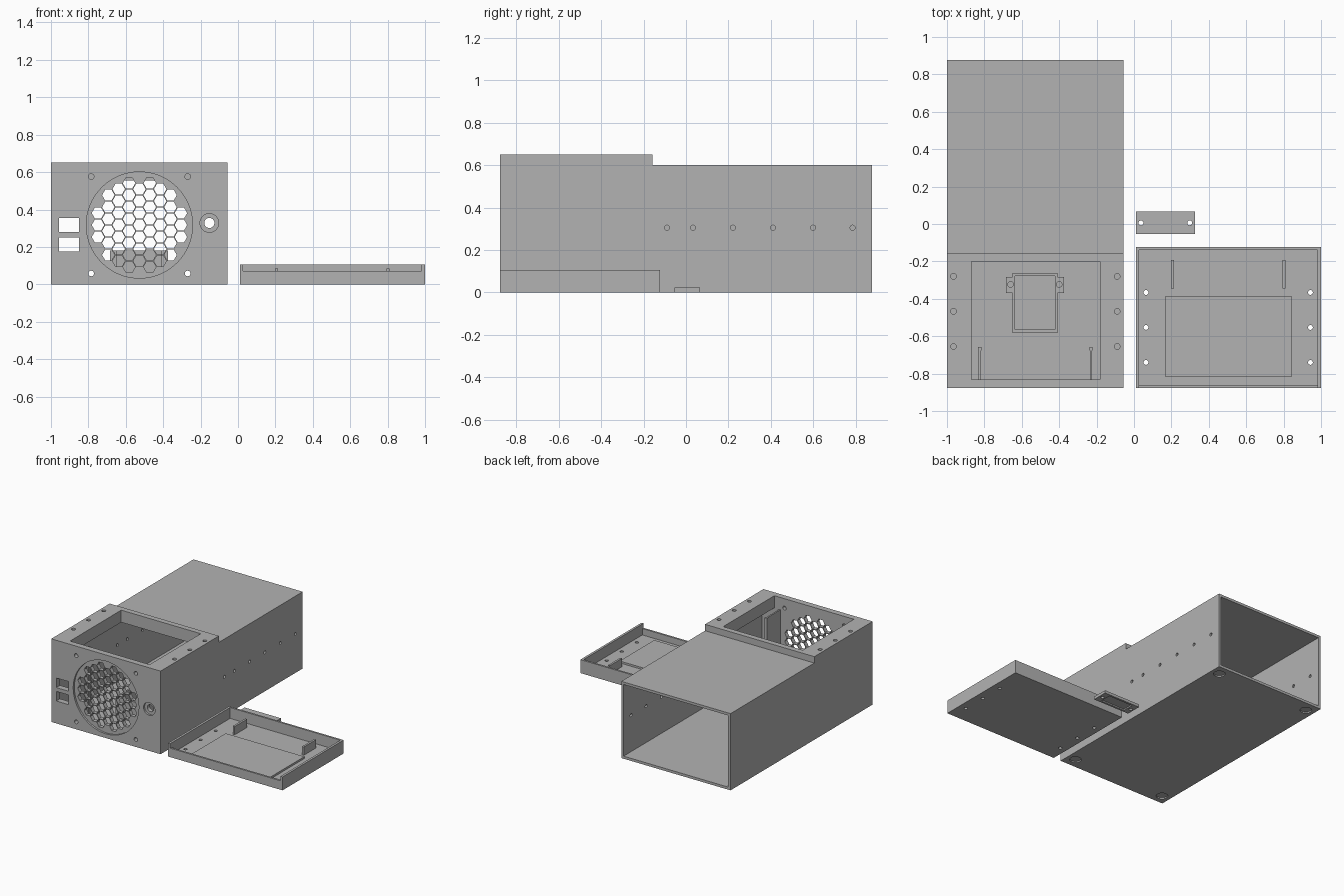
import bpy, bmesh, math
from mathutils import Matrix, Vector

cube = bpy.data.objects.get("Cube")
if cube:
    bpy.data.objects.remove(cube, do_unlink=True)

grey = bpy.data.materials.new("plain grey")
grey.use_nodes = True
GREY = (0.45, 0.45, 0.45, 1)
grey.diffuse_color = GREY
grey.node_tree.nodes["Principled BSDF"].inputs["Base Color"].default_value = GREY


def box(x0, x1, y0, y1, z0, z1):
    """Return a maker that adds a box between the given limits."""
    def add(bm):
        size = Matrix.Diagonal((x1 - x0, y1 - y0, z1 - z0, 1))
        mid = Matrix.Translation(((x0 + x1) / 2, (y0 + y1) / 2, (z0 + z1) / 2))
        bmesh.ops.create_cube(bm, size=1, matrix=mid @ size)
    return add


def rod(axis, centre, radius, length, sides=32):
    """Return a maker that adds a prism along an axis."""
    turn = {"x": Matrix.Rotation(math.pi / 2, 4, "Y"),
            "y": Matrix.Rotation(math.pi / 2, 4, "X"),
            "z": Matrix.Identity(4)}[axis]

    def add(bm):
        if sides == 6:  # point the hexagons sideways
            spin = Matrix.Rotation(math.pi / 2, 4, "Z")
        else:
            spin = Matrix.Identity(4)
        bmesh.ops.create_cone(bm, cap_ends=True, segments=sides, radius1=radius,
                              radius2=radius, depth=length,
                              matrix=Matrix.Translation(Vector(centre)) @ turn @ spin)
    return add


def part(name, *makers):
    bm = bmesh.new()
    for make in makers:
        make(bm)
    mesh = bpy.data.meshes.new(name)
    bm.to_mesh(mesh)
    bm.free()
    mesh.materials.append(grey)
    obj = bpy.data.objects.new(name, mesh)
    bpy.context.collection.objects.link(obj)
    return obj


def combine(obj, makers, operation="DIFFERENCE"):
    """Cut or join separate shapes in one boolean and apply it."""
    tool = part("cutter", *makers)
    tool.hide_render = True
    mod = obj.modifiers.new("cut", "BOOLEAN")
    mod.operation, mod.object, mod.solver = operation, tool, "EXACT"
    graph = bpy.context.evaluated_depsgraph_get()
    mesh = bpy.data.meshes.new_from_object(obj.evaluated_get(graph))
    obj.modifiers.clear()
    obj.data = mesh
    bpy.data.objects.remove(tool, do_unlink=True)


# Case: long shell, raised at the front, open at the back
L, R, F, B = -1.0, -0.055, -0.878, 0.878
WALL, STEP, INNER = 0.02, -0.157, -0.832
case = part("case_shell", box(L, R, F, B, 0, 0.6))
combine(case, [box(L, R, F, STEP, 0.3, 0.65)], "UNION")
combine(case, [box(L + WALL, R - WALL, INNER, B + 0.1, WALL, 0.555)])
combine(case, [box(L + WALL, R - WALL, STEP, B + 0.2, 0.3, 0.58)])
combine(case, [box(-0.87, -0.182, INNER, -0.2, 0.5, 0.7)])

# Fan recess, button recess, foot recesses and lid screw holes
FX, FZ = -0.527, 0.317
shallow = [rod("y", (FX, F, FZ), 0.284, 0.03, 64),
           rod("y", (-0.153, F, 0.328), 0.05, 0.03)]
for x in (L + 0.07, R - 0.07):
    for y in (F + 0.08, B - 0.08):
        shallow.append(rod("z", (x, y, 0), 0.042, 0.02))
for x in (L + 0.035, R - 0.035):
    for y in (-0.28, -0.467, -0.655):
        shallow.append(rod("z", (x, y, 0.65), 0.015, 0.14, 20))
combine(case, shallow)

# Honeycomb grille, fan screws, button hole and two sockets
PITCH = 0.064
holes = [rod("y", (-0.153, F, 0.328), 0.027, 0.2),
         box(-0.957, -0.85, F - 0.1, F + 0.1, 0.28, 0.355),
         box(-0.957, -0.85, F - 0.1, F + 0.1, 0.175, 0.25)]
for col in range(-4, 5):
    for row in range(-5, 5):
        dx = col * PITCH * math.sqrt(3) / 2
        dz = (row + (col % 2) / 2) * PITCH
        if math.hypot(dx, dz) < 0.25:
            holes.append(rod("y", (FX + dx, F, FZ + dz), 0.0335, 0.2, 6))
for sx in (-1, 1):
    for sz in (-1, 1):
        holes.append(rod("y", (FX + sx * 0.258, F, FZ + sz * 0.259), 0.015, 0.2, 20))

# Side holes: through one wall, blind on the inside of the other
for y in (-0.09, 0.033, 0.221, 0.41, 0.6, 0.786):
    holes.append(rod("x", (R, y, 0.305), 0.012, 0.1, 20))
    holes.append(rod("x", (L + WALL, y, 0.305), 0.012, 0.02, 20))
combine(case, holes)

# Fan guide rails inside the front
for side, x in (("right", -0.825), ("left", -0.23)):
    part(side + "_fan_rail",
         box(x - 0.006, x + 0.006, INNER, -0.675, WALL, 0.555),
         box(x - 0.009, x + 0.009, -0.675, -0.657, WALL, 0.555))

# Holder on the floor with two screw ears
holder = part("floor_holder", box(-0.65, -0.41, -0.583, -0.262, WALL, 0.18))
combine(holder, [box(-0.685, -0.375, -0.37, -0.283, WALL, 0.18)], "UNION")
combine(holder, [box(-0.635, -0.422, -0.565, -0.278, 0, 0.3)])
combine(holder, [rod("z", (x, -0.323, 0.18), 0.015, 0.2, 20) for x in (-0.66, -0.4)])

# Lid, lying upside down: tray with one low wall
lid = part("lid_tray", box(0.01, 1, F, -0.123, 0, 0.105))
combine(lid, [box(0.028, 0.982, -0.863, -0.138, 0.02, 0.2)])
combine(lid, [box(0.028, 0.982, F - 0.1, -0.85, 0.07, 0.2)])
combine(lid, [rod("z", (x, y, 0), 0.013, 0.2, 20)
              for x in (0.064, 0.943) for y in (-0.366, -0.553, -0.74)])
part("lid_pad", box(0.165, 0.845, -0.815, -0.387, 0.015, 0.035))
for side, x in (("right", 0.205), ("left", 0.803)):
    part(side + "_lid_bar", box(x - 0.008, x + 0.008, -0.345, -0.192, 0.015, 0.085))

# Small clamp plate with a hollow underside
clamp = part("clamp_plate", box(0.01, 0.325, -0.054, 0.067, 0, 0.022))
combine(clamp, [box(0.062, 0.273, -0.038, 0.051, -0.1, 0.01)])
combine(clamp, [rod("z", (x, 0.006, 0), 0.013, 0.2, 20) for x in (0.037, 0.298)])

# Smooth round walls, keep edges sharp
bpy.ops.object.select_all(action="DESELECT")
for obj in bpy.context.collection.objects:
    if obj.type == "MESH":
        obj.select_set(True)
        bpy.context.view_layer.objects.active = obj
bpy.ops.object.shade_smooth_by_angle(angle=math.radians(30))
